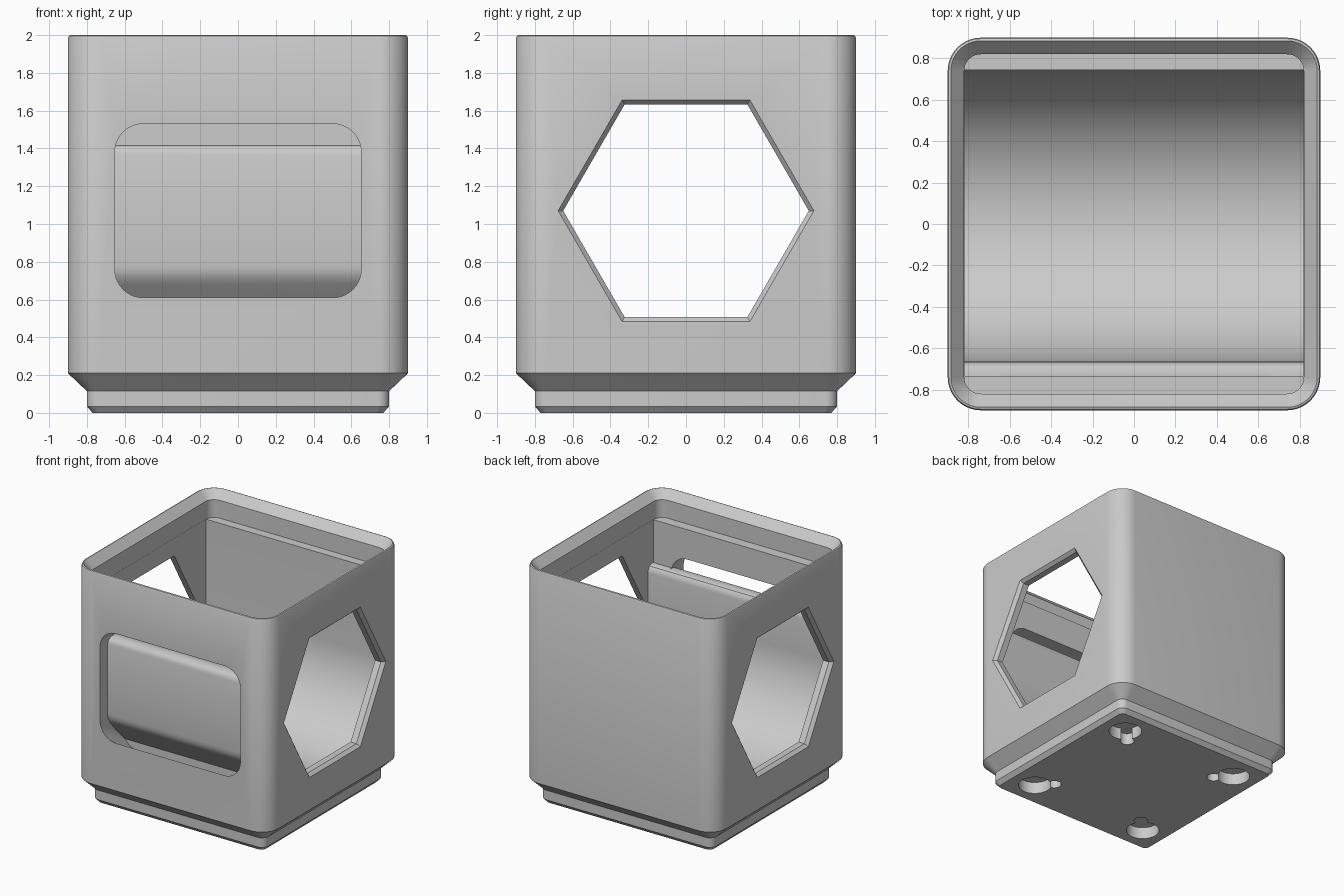
import bpy, bmesh
from math import sin, cos, pi, radians

if "Cube" in bpy.data.objects:
    bpy.data.objects.remove(bpy.data.objects["Cube"])

grey = bpy.data.materials.new("light grey plastic")
grey.use_nodes = True
COLOUR = (0.6, 0.6, 0.6, 1)
grey.diffuse_color = COLOUR
grey.node_tree.nodes["Principled BSDF"].inputs["Base Color"].default_value = COLOUR


def loft(name, rings):
    """Closed solid through rings of equal point count, capped at both ends."""
    bm = bmesh.new()
    loops = [[bm.verts.new(p) for p in ring] for ring in rings]
    n = len(loops[0])
    for a, b in zip(loops, loops[1:]):
        for i in range(n):
            j = (i + 1) % n
            bm.faces.new((a[i], a[j], b[j], b[i]))
    bm.faces.new(loops[0])
    bm.faces.new(loops[-1])
    bmesh.ops.recalc_face_normals(bm, faces=bm.faces)
    mesh = bpy.data.meshes.new(name)
    bm.to_mesh(mesh)
    bm.free()
    mesh.materials.append(grey)
    obj = bpy.data.objects.new(name, mesh)
    bpy.context.collection.objects.link(obj)
    return obj


def rounded(w, h, r, seg=10):
    """Rounded rectangle outline with half sizes w and h."""
    pts = []
    for q, (sx, sy) in enumerate(((1, 1), (-1, 1), (-1, -1), (1, -1))):
        for i in range(seg + 1):
            a = (q + i / seg) * pi / 2
            pts.append((sx * (w - r) + r * cos(a), sy * (h - r) + r * sin(a)))
    return pts


def along_x(name, profile, half):
    return loft(name, [[(x, y, z) for y, z in profile] for x in (-half, half)])


def boolean(target, cutter, operation="DIFFERENCE"):
    mod = target.modifiers.new("cut", "BOOLEAN")
    mod.operation = operation
    mod.solver = "EXACT"
    mod.object = cutter
    bpy.ops.object.select_all(action="DESELECT")
    bpy.context.view_layer.objects.active = target
    target.select_set(True)
    bpy.ops.object.modifier_apply(modifier=mod.name)
    bpy.data.objects.remove(cutter)


# Outer body with stepped foot, bevelled rim and stacking recess
levels = [(0.77, 0.04, 0), (0.80, 0.06, 0.035), (0.80, 0.06, 0.115),
          (0.90, 0.16, 0.21), (0.90, 0.16, 1.985), (0.895, 0.155, 1.996),
          (0.885, 0.145, 2.0), (0.82, 0.08, 1.93), (0.82, 0.08, 1.78)]
body = loft("bin_body", [[(x, y, z) for x, y in rounded(h, h, r)] for h, r, z in levels])

# Round-bottomed trough with a rounded front lip
AXIS_Y, AXIS_Z, R = 0.04, 1.07, 0.705
trough = [(0.745, 1.88), (-0.735, 1.88), (-0.735, 1.42), (-0.71, 1.419),
          (-0.685, 1.41), (-0.67, 1.39), (-0.665, 1.36)]
trough += [(AXIS_Y - R * cos(pi * i / 48), AXIS_Z - R * sin(pi * i / 48)) for i in range(49)]
boolean(body, along_x("trough_cutter", trough, 0.819))

# Chamfered hexagon openings in both sides
for side in (-1, 1):
    rings = []
    for x, r in ((0.78, 0.65), (0.873, 0.65), (0.9, 0.677), (0.95, 0.727)):
        rings.append([(side * x, r * cos(i * pi / 3), AXIS_Z + r * sin(i * pi / 3))
                      for i in range(6)])
    boolean(body, loft("hexagon_cutter", rings))

# Front pocket: rounded window whose floor slopes inward behind the face
window = []
for y in (-0.95, -0.9, -0.55):
    drop = 0.6 * max(0, y + 0.9)
    window.append([(x, y, 1.07 + z - (drop if z < 0 else 0))
                   for x, z in rounded(0.652, 0.46, 0.15)])
pocket = loft("pocket_cutter", window)
panel = [(-1, 0.2), (-1, 1.7), (-0.62, 1.7), (-0.62, 1.418), (-0.75, 1.418),
         (-0.775, 1.41), (-0.792, 1.39), (-0.8, 1.36), (-0.8, 0.78),
         (-0.795, 0.745), (-0.782, 0.715), (-0.76, 0.685), (-0.6, 0.5), (-0.6, 0.2)]
boolean(pocket, along_x("panel_profile", panel, 0.8), "INTERSECT")
boolean(body, pocket)

# Magnet holes with a small release notch facing the centre
def drill(x, y, r, depth):
    rings = [[(x + r * cos(i * pi / 16), y + r * sin(i * pi / 16), z) for i in range(32)]
             for z in (-0.05, depth)]
    boolean(body, loft("hole_cutter", rings))

for sx in (-1, 1):
    for sy in (-1, 1):
        drill(sx * 0.56, sy * 0.56, 0.13, 0.1)
        drill(sx * 0.45, sy * 0.45, 0.055, 0.098)

# Smooth shading with sharp edges kept
bpy.ops.object.select_all(action="DESELECT")
body.select_set(True)
bpy.context.view_layer.objects.active = body
bpy.ops.object.shade_smooth_by_angle(angle=radians(28))
